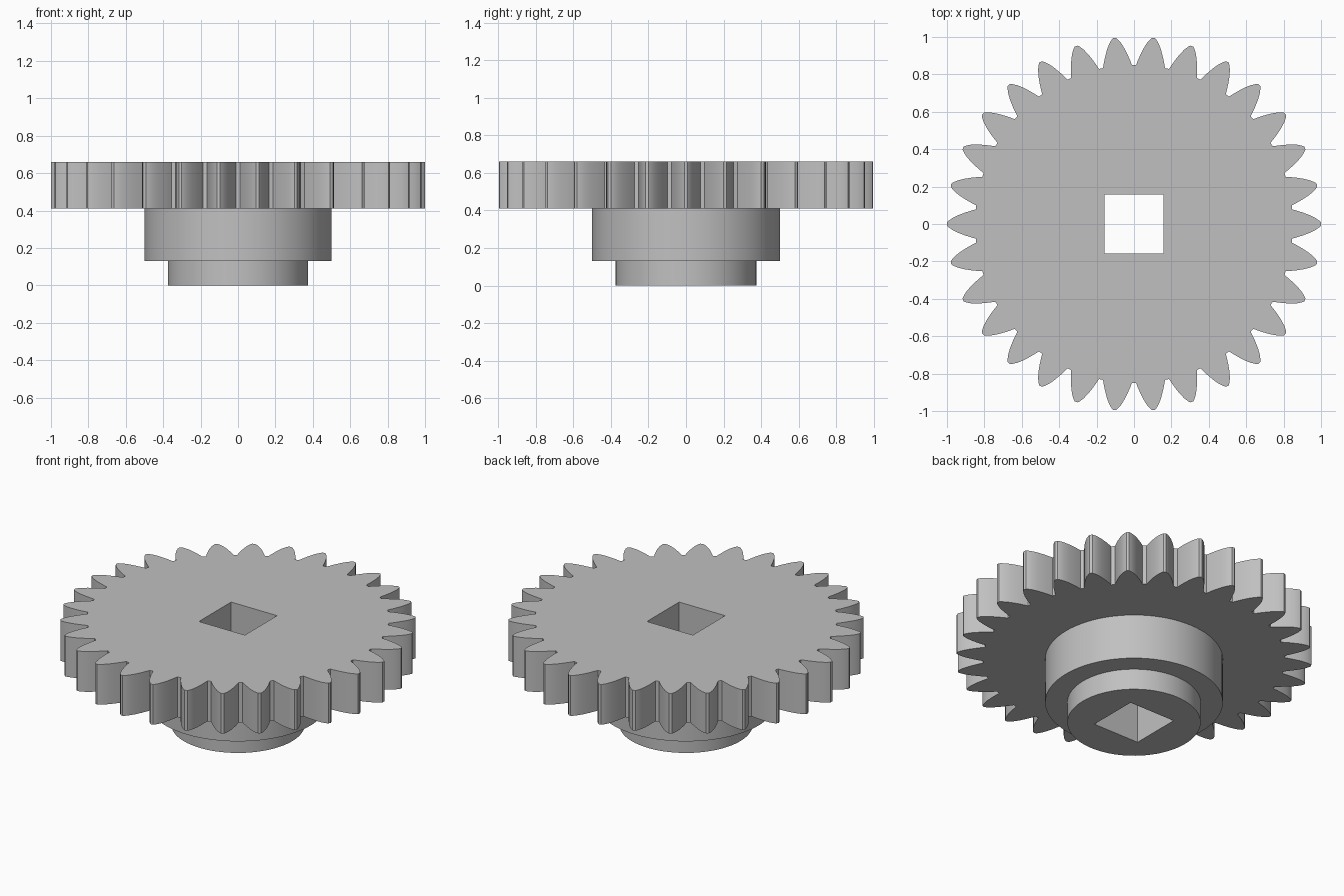
import bpy
import bmesh
import math

cube = bpy.data.objects.get("Cube")
if cube:
    bpy.data.objects.remove(cube, do_unlink=True)

# One plain grey for the whole casting
grey = bpy.data.materials.new("grey_metal")
grey.use_nodes = True
colour = (0.53, 0.53, 0.53, 1.0)
grey.diffuse_color = colour
grey.node_tree.nodes["Principled BSDF"].inputs["Base Color"].default_value = colour

TEETH = 30
BORE = 0.158  # half side of the square shaft hole


def circle(radius, count=96):
    steps = [math.tau * i / count for i in range(count)]
    return [(radius * math.cos(a), radius * math.sin(a)) for a in steps]


def gear_outline():
    # Half tooth: distance from the centre, half width
    flank = [(0.846, 0.078), (0.868, 0.072), (0.90, 0.062), (0.94, 0.047),
             (0.97, 0.032), (0.99, 0.018), (1.0, 0.008)]
    tooth = [(x, -w) for x, w in flank] + [(x, w) for x, w in reversed(flank)]
    points = []
    for i in range(TEETH):
        c, s = math.cos(math.tau * i / TEETH), math.sin(math.tau * i / TEETH)
        points += [(x * c - y * s, x * s + y * c) for x, y in tooth]
    return points


def extruded_part(name, outline, bottom, top):
    """Extrude an outline with the square bore cut through it."""
    curve = bpy.data.curves.new(name, "CURVE")
    curve.dimensions = "2D"
    curve.fill_mode = "BOTH"
    curve.extrude = (top - bottom) / 2
    bore = [(-BORE, -BORE), (-BORE, BORE), (BORE, BORE), (BORE, -BORE)]
    for loop in (outline, bore):
        spline = curve.splines.new("POLY")
        spline.points.add(len(loop) - 1)
        for point, (x, y) in zip(spline.points, loop):
            point.co = (x, y, 0, 1)
        spline.use_cyclic_u = True
    obj = bpy.data.objects.new(name, curve)
    bpy.context.collection.objects.link(obj)
    obj.location.z = (top + bottom) / 2

    bpy.ops.object.select_all(action="DESELECT")
    obj.select_set(True)
    bpy.context.view_layer.objects.active = obj
    bpy.ops.object.convert(target="MESH")
    obj = bpy.context.view_layer.objects.active

    # Weld the caps to the walls
    bm = bmesh.new()
    bm.from_mesh(obj.data)
    bmesh.ops.remove_doubles(bm, verts=bm.verts, dist=0.0001)
    bmesh.ops.recalc_face_normals(bm, faces=bm.faces)
    bm.to_mesh(obj.data)
    bm.free()
    obj.data.materials.clear()
    obj.data.materials.append(grey)
    bpy.ops.object.shade_smooth_by_angle(angle=math.radians(25))
    return obj


# Toothed wheel on top, wide collar below it, narrow hub at the base
extruded_part("toothed_wheel", gear_outline(), 0.41, 0.66)
extruded_part("collar", circle(0.5), 0.13, 0.41)
extruded_part("hub", circle(0.375), 0.0, 0.13)
